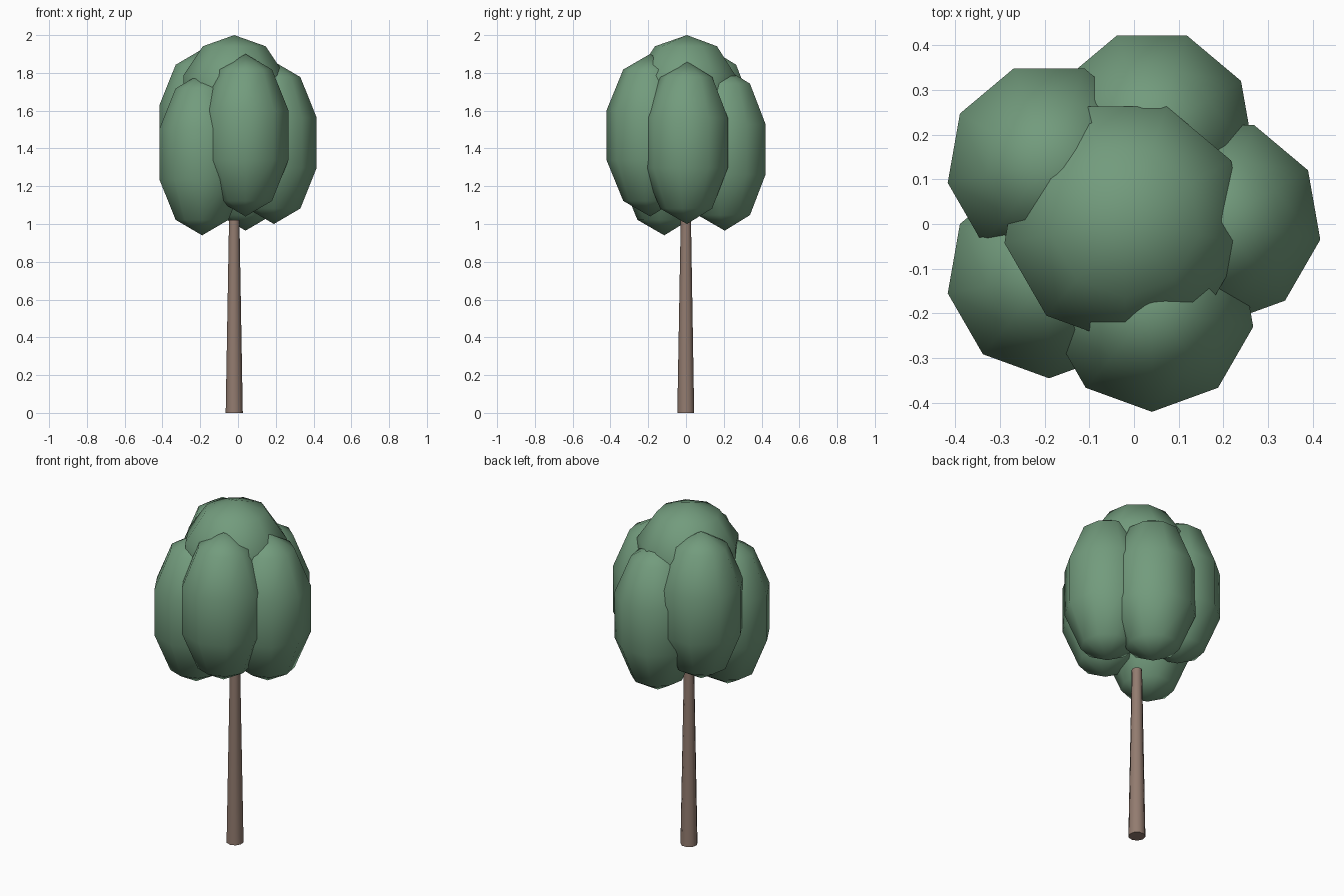
import bpy, bmesh, math

if "Cube" in bpy.data.objects:
    bpy.data.objects.remove(bpy.data.objects["Cube"])

SIDES = 9


def material(name, rgb):
    m = bpy.data.materials.new(name)
    m.diffuse_color = (*rgb, 1)
    m.use_nodes = True
    m.node_tree.nodes["Principled BSDF"].inputs["Base Color"].default_value = m.diffuse_color
    return m


leaf_green = material("leaf_green", (0.17, 0.33, 0.205))
bark_brown = material("bark_brown", (0.29, 0.20, 0.16))


def lathe(name, centre, profile, mat):
    """Nine-sided solid from (radius, z) pairs, bottom to top; radius 0 is a pole."""
    bm = bmesh.new()
    rings = []
    for r, z in profile:
        if r == 0:
            rings.append([bm.verts.new((0, 0, z))] * SIDES)
        else:
            angles = [math.tau * k / SIDES - math.pi / 2 for k in range(SIDES)]
            rings.append([bm.verts.new((r * math.cos(a), r * math.sin(a), z)) for a in angles])
    for low, high in zip(rings, rings[1:]):
        for k in range(SIDES):
            n = (k + 1) % SIDES
            bm.faces.new(dict.fromkeys((low[k], low[n], high[n], high[k])))
    # close open ends
    if profile[0][0]:
        bm.faces.new(rings[0][::-1])
    if profile[-1][0]:
        bm.faces.new(rings[-1])
    mesh = bpy.data.meshes.new(name)
    bm.to_mesh(mesh)
    bm.free()
    mesh.materials.append(mat)
    obj = bpy.data.objects.new(name, mesh)
    obj.location = centre
    bpy.context.collection.objects.link(obj)
    bpy.ops.object.select_all(action='DESELECT')
    obj.select_set(True)
    bpy.context.view_layer.objects.active = obj
    bpy.ops.object.shade_smooth_by_angle(angle=math.radians(60))
    return obj


def foliage(name, centre, radius, half_height):
    """Low-poly ellipsoid with four rings between its poles."""
    profile = [(0, -half_height)]
    for lat in (-54, -18, 18, 54):
        a = math.radians(lat)
        profile.append((radius * math.cos(a), half_height * math.sin(a)))
    profile.append((0, half_height))
    lathe(name, centre, profile, leaf_green)


# tapered trunk
lathe("trunk", (-0.02, 0, 0), [(0.046, 0), (0.028, 1.02)], bark_brown)

# tall clumps around the crown
for name, centre in {
    "foliage_front": (0.04, -0.19, 1.47),
    "foliage_back": (0.04, 0.205, 1.395),
    "foliage_right": (0.19, 0.005, 1.43),
    "foliage_left_front": (-0.19, -0.115, 1.37),
    "foliage_left_back": (-0.19, 0.132, 1.495),
}.items():
    foliage(name, centre, 0.242, 0.43)

# wide clump on top
foliage("foliage_top", (-0.02, 0.005, 1.69), 0.288, 0.31)
